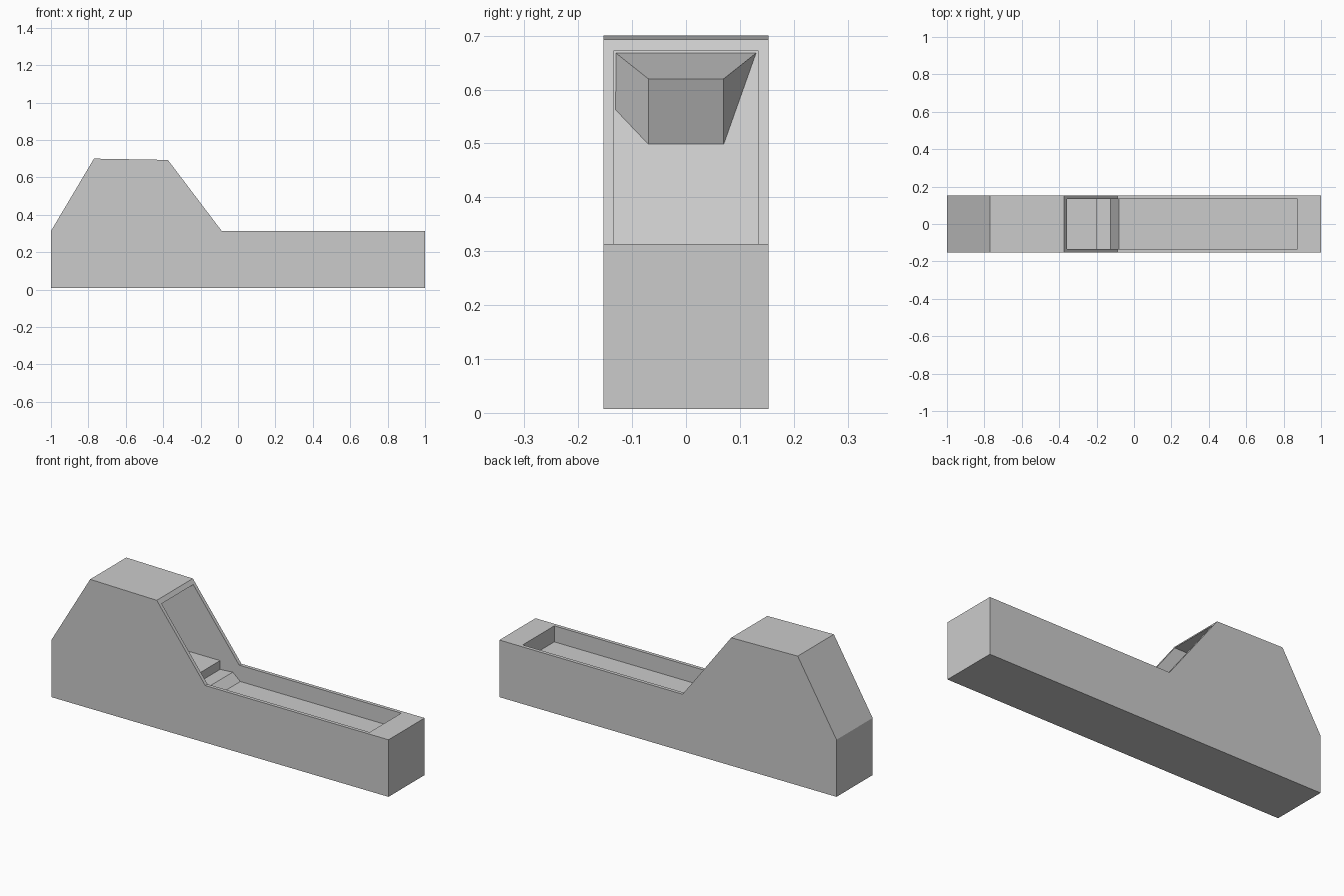
import bpy, bmesh

if "Cube" in bpy.data.objects:
    bpy.data.objects.remove(bpy.data.objects["Cube"])


def loft(name, sections):
    """Closed solid between two matching outlines."""
    bm = bmesh.new()
    a, b = [[bm.verts.new(p) for p in s] for s in sections]
    bm.faces.new(a)
    bm.faces.new(b[::-1])
    n = len(a)
    for i in range(n):
        bm.faces.new((a[i], b[i], b[(i + 1) % n], a[(i + 1) % n]))
    bmesh.ops.recalc_face_normals(bm, faces=bm.faces[:])
    mesh = bpy.data.meshes.new(name)
    bm.to_mesh(mesh)
    bm.free()
    obj = bpy.data.objects.new(name, mesh)
    bpy.context.collection.objects.link(obj)
    return obj


def extrude_profile(name, profile, half_width):
    """Extrude an x-z outline across y."""
    return loft(name, [[(x, s * half_width, z) for x, z in profile] for s in (-1, 1)])


# Long base with the sloped hood at the left end
cabinet = extrude_profile("cabinet", [
    (-1, 0.007), (1, 0.007), (1, 0.313), (-0.087, 0.313),
    (-0.375, 0.693), (-0.77, 0.70), (-1, 0.313)], 0.153)

# Hollow: shallow tray, ramp and step, platform, sloped back panel, hood ceiling
cavity = extrude_profile("cavity_cutter", [
    (0.875, 0.227), (0.875, 0.672), (-0.744, 0.672), (-0.45, 0.307),
    (-0.2, 0.307), (-0.2, 0.26), (-0.125, 0.265), (-0.08, 0.227)], 0.134)

cut = cabinet.modifiers.new("hollow", 'BOOLEAN')
cut.operation = 'DIFFERENCE'
cut.solver = 'EXACT'
cut.object = cavity
bpy.context.view_layer.objects.active = cabinet
bpy.ops.object.modifier_apply(modifier=cut.name)
bpy.data.objects.remove(cavity)

# Tapered block mounted high on the back panel inside the hood
loft("inner_block", [
    [(-0.75, -0.133, 0.67), (-0.75, 0.133, 0.67),
     (-0.66, 0.133, 0.56), (-0.66, -0.133, 0.56)],
    [(-0.55, -0.07, 0.62), (-0.55, 0.07, 0.62),
     (-0.605, 0.07, 0.497), (-0.605, -0.07, 0.497)]])
